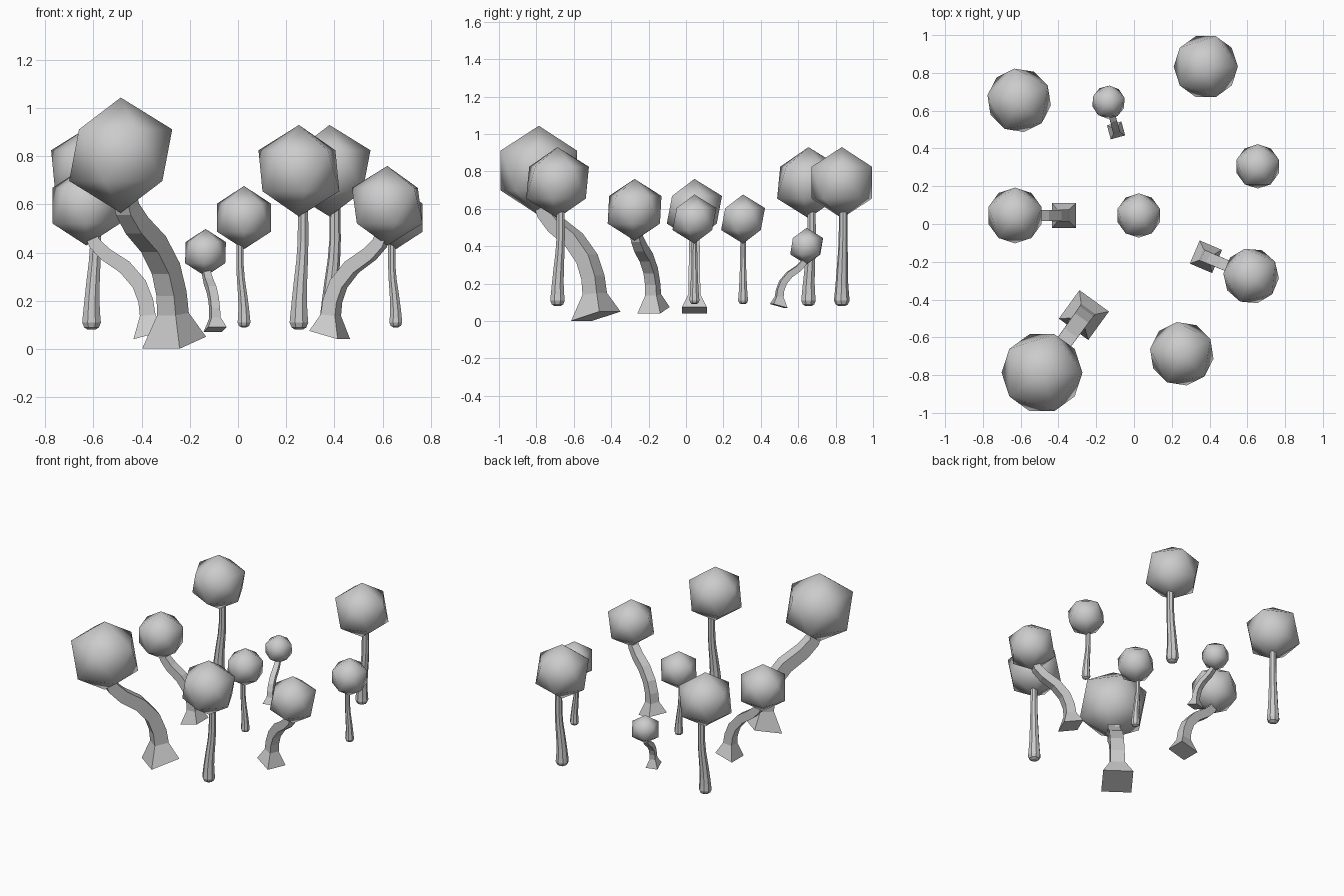
import bpy, bmesh
from math import sin, cos, pi, radians
from mathutils import Vector, Matrix

cube = bpy.data.objects.get("Cube")
if cube:
    bpy.data.objects.remove(cube)

grey = bpy.data.materials.new("plain_grey")
grey.use_nodes = True
grey.diffuse_color = (0.6, 0.6, 0.6, 1)
grey.node_tree.nodes["Principled BSDF"].inputs["Base Color"].default_value = (0.6, 0.6, 0.6, 1)


def finish(bm, name, matrix):
    """Turn the bmesh into a smooth, placed object."""
    bmesh.ops.recalc_face_normals(bm, faces=bm.faces)
    for face in bm.faces:
        face.smooth = len(face.verts) != 4 or not face.tag
    mesh = bpy.data.meshes.new(name)
    bm.to_mesh(mesh)
    bm.free()
    mesh.materials.append(grey)
    obj = bpy.data.objects.new(name, mesh)
    obj.matrix_world = matrix
    bpy.context.collection.objects.link(obj)


def crown(name, radius, height, turn, matrix):
    bm = bmesh.new()
    bmesh.ops.create_icosphere(bm, subdivisions=1, radius=radius)
    bmesh.ops.rotate(bm, verts=bm.verts, matrix=Matrix.Rotation(radians(turn), 3, 'Z'))
    bmesh.ops.translate(bm, verts=bm.verts, vec=(0, 0, height))
    finish(bm, name, matrix)


def trunk(name, path, sides, matrix, flat_bottom):
    """Sweep a polygon along (x, z, radius, tilt in degrees) stations."""
    bm = bmesh.new()
    rings = []
    for x, z, radius, tilt in path:
        lean = Matrix.Rotation(radians(tilt), 3, 'Y')
        ring = []
        for i in range(sides):
            a = 2 * pi * (i + 0.5) / sides
            offset = lean @ Vector((radius * cos(a), radius * sin(a), 0))
            ring.append(bm.verts.new(Vector((x, 0, z)) + offset))
        rings.append(ring)
    for low, high in zip(rings, rings[1:]):
        for i in range(sides):
            j = (i + 1) % sides
            bm.faces.new((low[i], low[j], high[j], high[i]))
    bottom = bm.faces.new(rings[0])
    bm.faces.new(rings[-1])
    if flat_bottom:
        bottom.tag = True
        for edge in bottom.edges:
            edge.smooth = False
    finish(bm, name, matrix)


def placement(x, y, z, angle, scale):
    return (Matrix.Translation((x, y, z)) @ Matrix.Rotation(radians(angle), 4, 'Z')
            @ Matrix.Scale(scale, 4))


# Leaning trees: square trunk with a flared, tilted foot; origin under the crown
lean_path = [(0.26, 0.018, 0.094, -15), (0.255, 0.1, 0.046, -6), (0.247, 0.16, 0.044, -14),
             (0.22, 0.23, 0.043, -30), (0.16, 0.3, 0.042, -50), (0.08, 0.353, 0.04, -52),
             (0.033, 0.4, 0.037, -40), (0.01, 0.46, 0.035, -20)]
leaning = [(-0.487, -0.787, 0, 54, 1.45), (0.62, -0.275, 0.04, 157, 1),
           (-0.63, 0.045, 0.04, 0, 1), (-0.135, 0.645, 0.07, -75, 0.595)]
for n, (x, y, z, angle, scale) in enumerate(leaning, 1):
    place = placement(x, y, z, angle, scale)
    crown(f"leaning_tree_crown_{n}", 0.165, 0.555, 18, place)
    trunk(f"leaning_tree_trunk_{n}", lean_path, 4, place, True)

# Upright trees: round, slightly bent trunk with a bulb at the foot
bulb_path = [(0, 0, 0.016, 0), (0, 0.009, 0.033, 0), (0, 0.03, 0.042, 0), (0, 0.06, 0.039, 0),
             (0.002, 0.12, 0.034, 0), (0.009, 0.2, 0.03, 0), (0.019, 0.29, 0.026, 0),
             (0.024, 0.37, 0.024, 0), (0.024, 0.52, 0.023, 0)]
upright = [(0.253, -0.687, 0.08, 45, 1), (0.38, 0.833, 0.08, 18, 1), (-0.608, 0.655, 0.08, 45, 1),
           (0.025, 0.045, 0.09, 180, 0.69), (0.655, 0.305, 0.09, 180, 0.69)]
for n, (x, y, z, angle, scale) in enumerate(upright, 1):
    place = placement(x, y, z, angle, scale)
    crown(f"upright_tree_crown_{n}", 0.19, 0.66, -18, place)
    trunk(f"upright_tree_trunk_{n}", bulb_path, 8, place, False)
